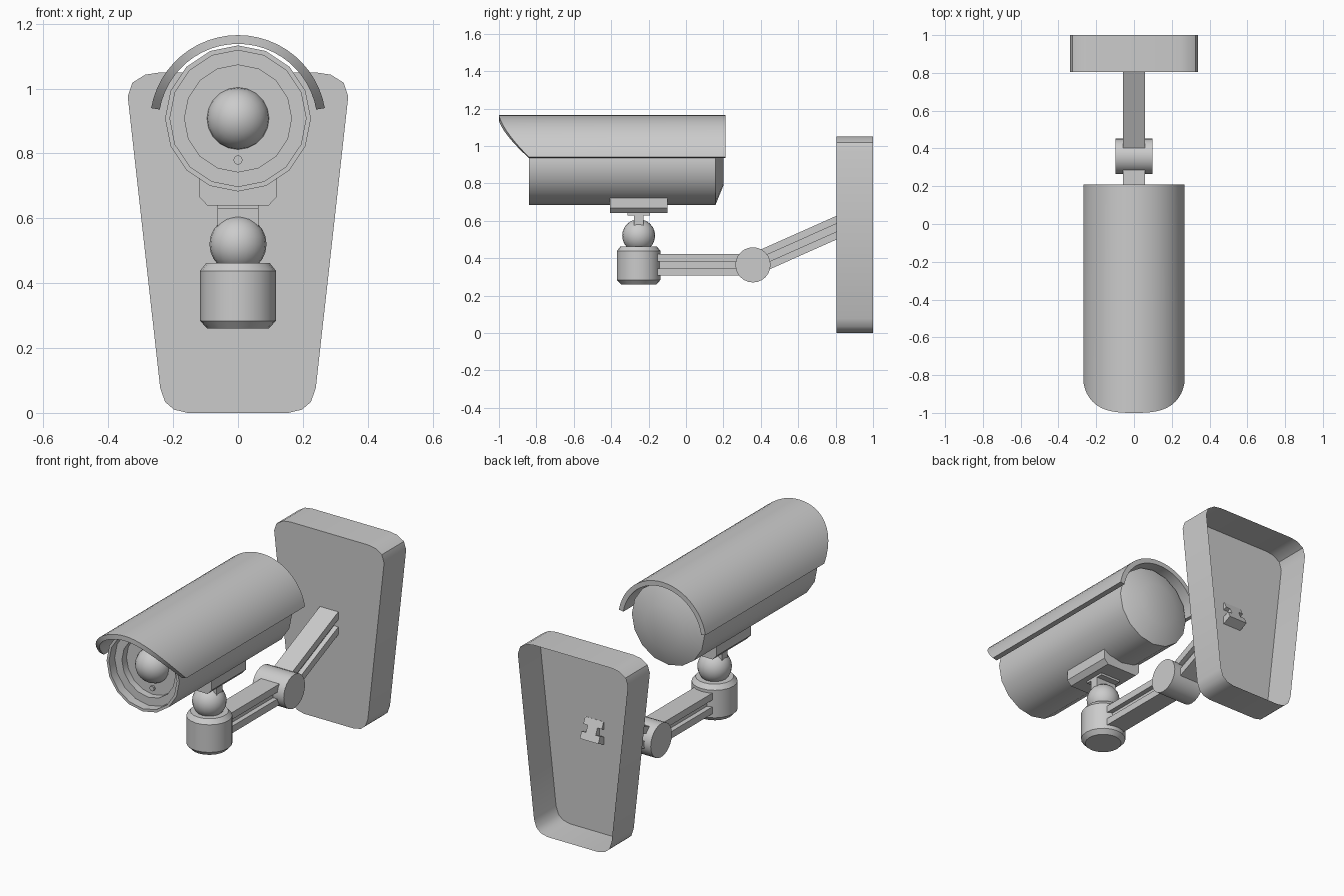
import bpy, bmesh, math
from mathutils import Matrix, Vector

if "Cube" in bpy.data.objects:
    bpy.data.objects.remove(bpy.data.objects["Cube"])


def finish(name, bm, smooth=True):
    bmesh.ops.recalc_face_normals(bm, faces=bm.faces)
    me = bpy.data.meshes.new(name)
    bm.to_mesh(me)
    bm.free()
    ob = bpy.data.objects.new(name, me)
    bpy.context.collection.objects.link(ob)
    if smooth:
        bpy.ops.object.select_all(action='DESELECT')
        ob.select_set(True)
        bpy.context.view_layer.objects.active = ob
        bpy.ops.object.shade_smooth_by_angle(angle=math.radians(35))
    return ob


def frame(origin, x, y, z):
    m = Matrix((x, y, z)).transposed().to_4x4()
    m.translation = Vector(origin)
    return m


def lathe(name, profile, n, m):
    """Spin (radius, height) points about local z, closing both ends."""
    bm = bmesh.new()
    rings = [[bm.verts.new(m @ Vector((r * math.cos(i * math.tau / n), r * math.sin(i * math.tau / n), h)))
              for i in range(n)] for r, h in profile]
    for a, b in zip(rings, rings[1:]):
        for i in range(n):
            j = (i + 1) % n
            bm.faces.new((a[i], a[j], b[j], b[i]))
    bm.faces.new(rings[0])
    bm.faces.new(rings[-1])
    return finish(name, bm)


def prism(name, outline, h0, h1, m, open_end=False, smooth=False):
    """Extrude an outline along local z."""
    bm = bmesh.new()
    a, b = [[bm.verts.new(m @ Vector((x, y, h))) for x, y in outline] for h in (h0, h1)]
    for i in range(len(a)):
        j = (i + 1) % len(a)
        bm.faces.new((a[i], a[j], b[j], b[i]))
    bm.faces.new(a)
    if not open_end:
        bm.faces.new(b)
    return finish(name, bm, smooth)


def ball(name, centre, r, u, v, axis_y=False):
    bm = bmesh.new()
    m = Matrix.Translation(centre)
    if axis_y:
        m = m @ Matrix.Rotation(-math.pi / 2, 4, 'X')
    bmesh.ops.create_uvsphere(bm, u_segments=u, v_segments=v, radius=r, matrix=m)
    return finish(name, bm)


def mirrored(half):
    return half + [(-x, y) for x, y in reversed(half)]


ALONG_Y = ((1, 0, 0), (0, 0, 1), (0, 1, 0))
CZ = 0.908    # height of the camera axis
BY = -0.253   # y of the ball joint

# Wall plate: tapered rounded shell, open at the back
plate = mirrored([(0.155, 0), (0.197, 0.01), (0.225, 0.034), (0.24, 0.077),
                  (0.34, 0.975), (0.326, 1.018), (0.286, 1.043), (0.24, 1.05)])
prism("wall_plate", plate, 0.805, 1.0, frame((0, 0, 0), *ALONG_Y), open_end=True, smooth=True)

# Camera housing with chamfered back and stepped front recess
lathe("camera_housing", [(0.12, 0.2), (0.225, 0.157), (0.225, -0.84), (0.21, -0.84),
                         (0.21, -0.79), (0.165, -0.79), (0.165, -0.75)],
      16, frame((0, 0, CZ), *ALONG_Y))
ball("lens_dome", (0, -0.74, CZ), 0.097, 20, 12, True)
lathe("indicator_light", [(0.014, -0.74), (0.014, -0.762)], 10, frame((0, 0, 0.78), *ALONG_Y))

# Sun visor: curved shell with a swept-back front edge
bm = bmesh.new()
VZ, R_OUT, R_IN, N = 0.893, 0.272, 0.245, 24
end = math.asin((0.94 - VZ) / R_OUT)
rows = []
for i in range(N + 1):
    t = end + (math.pi - 2 * end) * i / N
    drop = (1 - math.sin(t)) / (1 - math.sin(end))
    front = -1.0 + 0.16 * max(drop, 0) ** 1.4
    rows.append([bm.verts.new((r * math.cos(t), y, VZ + r * math.sin(t)))
                 for r, y in ((R_OUT, front), (R_OUT, 0.21), (R_IN, 0.21), (R_IN, front))])
for a, b in zip(rows, rows[1:]):
    for k in range(4):
        bm.faces.new((a[k], a[(k + 1) % 4], b[(k + 1) % 4], b[k]))
bm.faces.new(rows[0])
bm.faces.new(rows[-1])
finish("sun_visor", bm)

# Mounting block under the housing and its T-shaped stem
world = frame((0, 0, 0), *ALONG_Y)
prism("mount_block", mirrored([(0.095, 0.64), (0.12, 0.667), (0.12, 0.725)]), -0.405, -0.1, world)
tee = mirrored([(0.025, 0.57), (0.025, 0.628), (0.06, 0.628), (0.06, 0.645)])
prism("mount_stem", tee, -0.063, 0.063, frame((0, BY, 0), (0, 1, 0), (0, 0, 1), (1, 0, 0)))

# Ball joint and its cup
ball("swivel_ball", (0, BY, 0.52), 0.088, 20, 12)
lathe("swivel_cup", [(0.095, 0.26), (0.117, 0.284), (0.117, 0.438), (0.097, 0.463)],
      20, Matrix.Translation((0, BY, 0)))

# I-section arms and the elbow hinge between them
beam = mirrored([(0.057, -0.058), (0.057, -0.019), (0.03, -0.019),
                 (0.03, 0.019), (0.057, 0.019), (0.057, 0.058)])
elbow = (0, 0.358, 0.364)
prism("lower_arm", beam, -0.53, 0.0, frame(elbow, *ALONG_Y))
s, c = math.sin(math.radians(24)), math.cos(math.radians(24))
prism("upper_arm", beam, 0.0, 0.52, frame(elbow, (1, 0, 0), (0, -s, c), (0, c, s)))
lathe("elbow_hinge", [(0.094, -0.098), (0.094, 0.098)], 24,
      frame(elbow, (0, 1, 0), (0, 0, 1), (1, 0, 0)))
